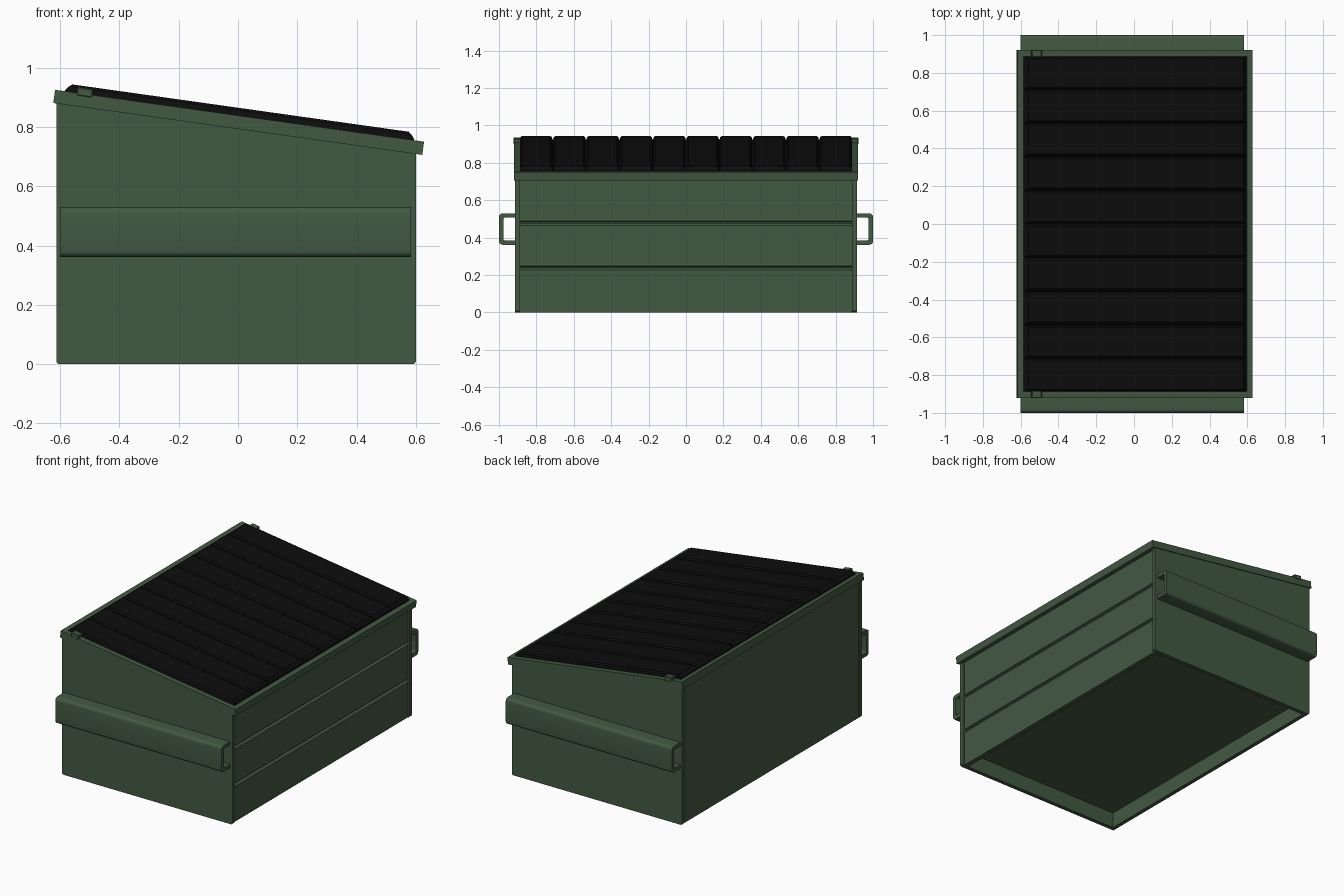
import bpy, bmesh, math
from mathutils import Matrix, Vector

if "Cube" in bpy.data.objects:
    bpy.data.objects.remove(bpy.data.objects["Cube"])

TILT = Matrix.Translation((0, 0, 0.839)) @ Matrix.Rotation(math.radians(8), 4, 'Y')


def material(name, rgb):
    m = bpy.data.materials.new(name)
    m.diffuse_color = (*rgb, 1)
    m.use_nodes = True
    m.node_tree.nodes["Principled BSDF"].inputs["Base Color"].default_value = m.diffuse_color
    return m


GREEN = material("green_paint", (0.055, 0.1, 0.053))
BLACK = material("black_plastic", (0.004, 0.004, 0.004))


def finish(name, bm, mat, matrix=None):
    bmesh.ops.recalc_face_normals(bm, faces=bm.faces)
    me = bpy.data.meshes.new(name)
    bm.to_mesh(me)
    bm.free()
    me.materials.append(mat)
    ob = bpy.data.objects.new(name, me)
    bpy.context.collection.objects.link(ob)
    if matrix:
        ob.matrix_world = matrix
    return ob


def loft(bm, rings):
    """Skin a list of equal-length point rings and cap both ends."""
    vs = [[bm.verts.new(p) for p in r] for r in rings]
    n = len(vs[0])
    for a, b in zip(vs, vs[1:]):
        for i in range(n):
            bm.faces.new((a[i], a[(i + 1) % n], b[(i + 1) % n], b[i]))
    bm.faces.new(vs[0][::-1])
    bm.faces.new(vs[-1])


def prism(name, pts, axis, lo, hi, mat=GREEN):
    """Extrude a profile along x (points are y,z) or y (points are x,z)."""
    bm = bmesh.new()
    place = (lambda p, t: (t, p[0], p[1])) if axis == 'x' else (lambda p, t: (p[0], t, p[1]))
    loft(bm, [[place(p, t) for p in pts] for t in (lo, hi)])
    return finish(name, bm, mat)


def box(name, lo, hi, mat=GREEN, matrix=None, bevel=0):
    bm = bmesh.new()
    loft(bm, [[(lo[0], lo[1], z), (hi[0], lo[1], z), (hi[0], hi[1], z), (lo[0], hi[1], z)]
              for z in (lo[2], hi[2])])
    if bevel:
        bmesh.ops.bevel(bm, geom=bm.edges[:], offset=bevel, segments=1, affect='EDGES')
    return finish(name, bm, mat, matrix)


def top(x):
    return 0.815 - 0.1405 * x


# end plates whose edges stand proud as corner posts
for s, side in ((-1, "front"), (1, "rear")):
    plate = [(-0.605, 0), (0.592, 0), (0.60, 0.008), (0.60, top(0.60)),
             (-0.613, top(-0.613)), (-0.613, 0.008)]
    prism(side + "_end_plate", plate, 'y', *sorted((s * 0.888, s * 0.914)))

# grooved low wall
face = 0.588
wall = [(face - 0.03, 0), (face, 0)]
for z in (0.235, 0.475):
    wall += [(face, z - 0.009), (face - 0.013, z + 0.002), (face - 0.013, z + 0.008), (face, z + 0.013)]
wall += [(face, top(face)), (face - 0.03, top(face))]
prism("grooved_wall", wall, 'y', -0.89, 0.89)

# plain high wall and raised floor
prism("plain_wall", [(-0.605, 0), (-0.58, 0), (-0.58, top(-0.58)), (-0.605, top(-0.605))], 'y', -0.89, 0.89)
box("floor", (-0.59, -0.89, 0.10), (0.57, 0.89, 0.12))

# sloped rim frame
bm = bmesh.new()
outer = [(-0.623, -0.92), (0.634, -0.92), (0.634, 0.92), (-0.623, 0.92)]
inner = [(-0.592, -0.887), (0.603, -0.887), (0.603, 0.887), (-0.592, 0.887)]
rings = [[bm.verts.new((x, y, z)) for x, y in loop]
         for loop, z in ((outer, 0), (outer, -0.045), (inner, -0.045), (inner, 0))]
for k in range(4):
    a, b = rings[k], rings[(k + 1) % 4]
    for i in range(4):
        j = (i + 1) % 4
        bm.faces.new((a[i], a[j], b[j], b[i]))
finish("rim", bm, GREEN, TILT)

# ribbed lids, five ribs on each half
box("lid_base", (-0.59, -0.888, -0.03), (0.60, 0.888, 0.004), BLACK, TILT)
for k in range(10):
    yc = -0.801 + 0.178 * k
    bm = bmesh.new()
    loft(bm, [[(-0.59 + e, yc - w, z), (0.60 - e, yc - w, z), (0.60 - e, yc + w, z), (-0.59 + e, yc + w, z)]
              for e, w, z in ((0, 0.087, -0.02), (0, 0.087, 0.004), (0.012, 0.084, 0.018), (0.022, 0.075, 0.026))])
    finish(f"lid_rib_{k + 1}", bm, BLACK, TILT)

# hinge lugs on the rim
for s, side in ((-1, "front"), (1, "rear")):
    y0, y1 = sorted((s * 0.882, s * 0.922))
    box(side + "_hinge_lug", (-0.55, y0, -0.01), (-0.495, y1, 0.02), GREEN, TILT, 0.004)


# fork pockets: rounded C channel on each end
def arc(cy, cz, r, a0, a1, n=5):
    return [(cy + r * math.cos(math.radians(a0 + (a1 - a0) * i / n)),
             cz + r * math.sin(math.radians(a0 + (a1 - a0) * i / n))) for i in range(n + 1)]


channel = ([(0.905, 0.362)] + arc(0.98, 0.382, 0.02, -90, 0) + arc(0.98, 0.51, 0.02, 0, 90)
           + [(0.905, 0.53), (0.905, 0.507)] + arc(0.967, 0.497, 0.01, 90, 0)
           + arc(0.967, 0.395, 0.01, 0, -90) + [(0.905, 0.385)])
for s, side in ((-1, "front"), (1, "rear")):
    ob = prism(side + "_fork_pocket", [(s * y, z) for y, z in channel], 'x', -0.60, 0.583)
    bpy.ops.object.select_all(action='DESELECT')
    ob.select_set(True)
    bpy.context.view_layer.objects.active = ob
    bpy.ops.object.shade_smooth_by_angle(angle=math.radians(35))
